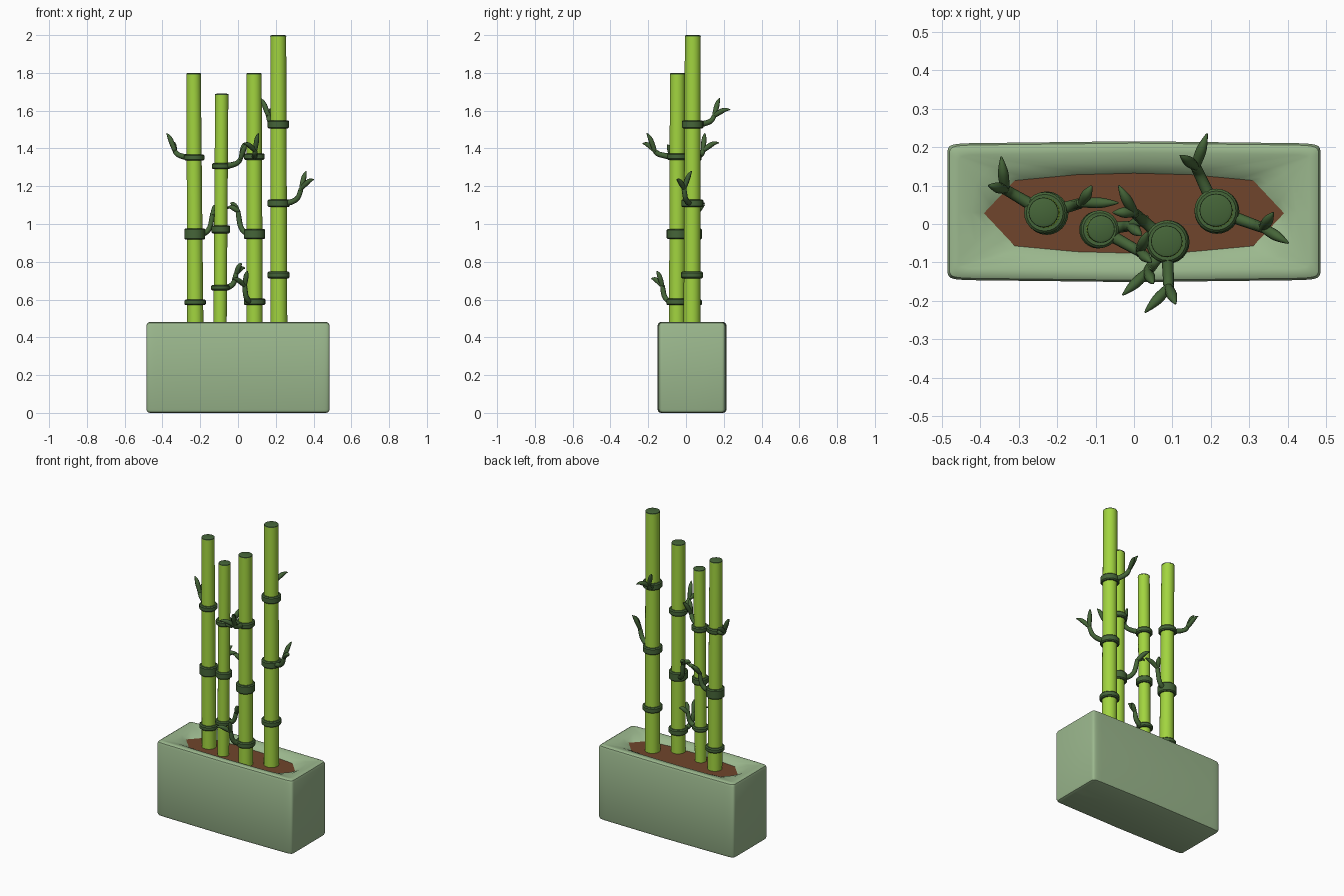
import bpy, bmesh, math
from mathutils import Vector

if "Cube" in bpy.data.objects:
    bpy.data.objects.remove(bpy.data.objects["Cube"])


def material(name, rgb):
    m = bpy.data.materials.new(name)
    m.diffuse_color = (*rgb, 1)
    m.use_nodes = True
    m.node_tree.nodes["Principled BSDF"].inputs["Base Color"].default_value = m.diffuse_color
    return m


SAGE = material("sage", (0.33, 0.48, 0.27))
LIME = material("lime", (0.36, 0.66, 0.05))
DARK = material("dark_green", (0.06, 0.13, 0.04))
BROWN = material("soil_brown", (0.16, 0.06, 0.025))


def loft(name, loops, mat, cap_start=True, cap_end=True, angle=40):
    """Skin a list of equal-length closed loops."""
    bm = bmesh.new()
    rows = [[bm.verts.new(p) for p in loop] for loop in loops]
    for a, b in zip(rows, rows[1:]):
        for i in range(len(a)):
            j = (i + 1) % len(a)
            bm.faces.new((a[i], a[j], b[j], b[i]))
    if cap_start:
        bm.faces.new(rows[0][::-1])
    if cap_end:
        bm.faces.new(rows[-1])
    me = bpy.data.meshes.new(name)
    bm.to_mesh(me)
    bm.free()
    ob = bpy.data.objects.new(name, me)
    bpy.context.collection.objects.link(ob)
    me.materials.append(mat)
    bpy.ops.object.select_all(action='DESELECT')
    ob.select_set(True)
    bpy.context.view_layer.objects.active = ob
    bpy.ops.object.shade_smooth_by_angle(angle=math.radians(angle))
    return ob


def circle(x, y, z, r, n=24):
    return [(x + r * math.cos(2 * math.pi * i / n),
             y + r * math.sin(2 * math.pi * i / n), z) for i in range(n)]


# planter: slightly bulging box whose rim dips to the soil outline
N, CY, SOIL_Z = 48, 0.032, 0.45


def pot_loop(inset, z):
    pts = []
    for i in range(N):
        t = 2 * math.pi * i / N
        c, s = math.cos(t), math.sin(t)
        u = math.copysign(abs(c) ** (1 / 15), c) if abs(c) > 1e-6 else 0
        v = math.copysign(abs(s) ** (1 / 15), s) if abs(s) > 1e-6 else 0
        pts.append(((0.485 - inset) * u,
                    CY + (0.183 - inset) * v * (1 - 0.035 * u * u), z))
    return pts


quarter = [(0.39, 0), (0.31, 0.085), (0.15, 0.1), (0, 0.104)]
half = quarter + [(-x, y) for x, y in quarter[2::-1]]
outline = half + [(x, -y) for x, y in half[-2:0:-1]]
soil = []
for k, (x0, y0) in enumerate(outline):
    x1, y1 = outline[(k + 1) % 12]
    soil += [(x0 + (x1 - x0) * f / 4, CY + (y0 + (y1 - y0) * f / 4) - 0.004, SOIL_Z)
             for f in range(4)]


def rim_loop(f, z):
    return [(a[0] + (b[0] - a[0]) * f, a[1] + (b[1] - a[1]) * f, z)
            for a, b in zip(pot_loop(0.03, z), soil)]


loft("planter", [pot_loop(0.018, 0), pot_loop(0.005, 0.005), pot_loop(0, 0.018),
                 pot_loop(0, 0.462), pot_loop(0.005, 0.475), pot_loop(0.016, 0.481),
                 rim_loop(0, 0.48), rim_loop(0.5, 0.473), rim_loop(0.85, 0.46), soil],
     SAGE, cap_end=False)
loft("soil", [[(x, y, z - 0.02) for x, y, z in soil], soil], BROWN)

# stalks: base xy, top xy, base radius, top radius, height, node (z, height) list
STALKS = {
    "a": ((-0.226, 0.028), (-0.235, 0.03), 0.043, 0.038, 1.80,
          [(0.585, 0.03), (0.947, 0.06), (1.352, 0.033)]),
    "b": ((-0.095, -0.015), (-0.086, -0.013), 0.035, 0.035, 1.69,
          [(0.663, 0.028), (0.972, 0.042), (1.307, 0.033)]),
    "c": ((0.088, -0.047), (0.085, -0.045), 0.043, 0.040, 1.80,
          [(0.588, 0.036), (0.947, 0.055), (1.357, 0.035)]),
    "d": ((0.216, 0.032), (0.213, 0.036), 0.045, 0.042, 2.00,
          [(0.73, 0.035), (1.11, 0.042), (1.527, 0.042)]),
}


def on_axis(key, z):
    base, top, r0, r1, h, _ = STALKS[key]
    f = (z - SOIL_Z) / (h - SOIL_Z)
    return (base[0] + (top[0] - base[0]) * f,
            base[1] + (top[1] - base[1]) * f, r0 + (r1 - r0) * f)


for key, (_, _, _, _, h, nodes) in STALKS.items():
    # cane
    rings = []
    for z in (0.42, h - 0.006):
        x, y, r = on_axis(key, z)
        rings.append(circle(x, y, z, r))
    loft("stalk_" + key, rings, LIME)
    # dark cut end
    x, y, r = on_axis(key, h)
    loft("stalk_cap_" + key, [circle(x, y, h - 0.008, r + 0.0008),
                              circle(x, y, h - 0.003, r), circle(x, y, h, r * 0.8)], DARK)
    # node bands
    for n, (z, t) in enumerate(nodes):
        x, y, r = on_axis(key, z)
        R, b = r + 0.014, 0.006
        prof = [(r - 0.004, -t / 2), (R - b, -t / 2), (R, -t / 2 + b),
                (R, t / 2 - b), (R - b, t / 2), (r - 0.004, t / 2)]
        loft(f"node_{key}{n + 1}", [circle(x, y, z + dz, rr) for rr, dz in prof], DARK)


def tube(cu, pts):
    """Add one tapered NURBS strand; pts are (position, radius)."""
    sp = cu.splines.new('NURBS')
    sp.points.add(len(pts) - 1)
    for p, (co, r) in zip(sp.points, pts):
        p.co = (*co, 1)
        p.radius = r
    sp.order_u = 3
    sp.use_endpoint_u = True
    sp.resolution_u = 5


# shoots: stalk, node z, fork point, two leaf tips
SHOOTS = [
    ("a", 1.352, (-0.335, 0.09, 1.385), (-0.378, 0.1, 1.48), (-0.345, 0.175, 1.43)),
    ("a", 0.947, (-0.135, 0.055, 1.05), (-0.04, 0.055, 1.085), (-0.11, 0.1, 1.10)),
    ("b", 1.307, (0.015, -0.072, 1.345), (0.045, -0.1, 1.42), (0.035, -0.02, 1.43)),
    ("b", 0.663, (-0.01, -0.005, 0.735), (0.037, 0.02, 0.765), (0.02, -0.03, 0.79)),
    ("c", 1.357, (0.09, -0.165, 1.385), (0.108, -0.208, 1.48), (0.028, -0.23, 1.425)),
    ("c", 0.947, (0.0, 0.03, 1.065), (-0.04, 0.1, 1.11), (-0.055, 0.03, 1.085)),
    ("c", 0.588, (0.035, -0.125, 0.67), (-0.03, -0.185, 0.71), (0.05, -0.155, 0.75)),
    ("d", 1.527, (0.16, 0.15, 1.57), (0.12, 0.178, 1.665), (0.19, 0.235, 1.605)),
    ("d", 1.11, (0.335, -0.01, 1.185), (0.402, -0.05, 1.235), (0.362, 0.03, 1.28)),
]
for n, (key, z, fork, *tips) in enumerate(SHOOTS):
    x, y, r = on_axis(key, z)
    fork = Vector(fork)
    centre = Vector((x, y, z))
    out = Vector((fork.x - x, fork.y - y, 0))
    reach = out.length
    out.normalize()
    start = centre + out * r * 0.9
    elbow = centre + out * (r + (reach - r) * 0.7) + Vector((0, 0, 0.008))
    cu = bpy.data.curves.new(f"shoot_{key}{n}", 'CURVE')
    cu.dimensions = '3D'
    cu.bevel_depth = 1.0
    cu.bevel_resolution = 2
    cu.use_fill_caps = True
    tube(cu, [(start, 0.016), (elbow, 0.014), (fork, 0.014), (fork + Vector((0, 0, 0.008)), 0.010)])
    for tip in map(Vector, tips):
        d = tip - fork
        # leaf swells past the fork, then curls to a point
        tube(cu, [(fork - d * 0.1, 0.010), (fork + d * 0.35 + Vector((0, 0, 0.012)), 0.016),
                  (fork + d * 0.75 + Vector((0, 0, 0.012)), 0.010), (tip, 0.002)])
    ob = bpy.data.objects.new(f"shoot_{key}{n}", cu)
    bpy.context.collection.objects.link(ob)
    cu.materials.append(DARK)
    bpy.ops.object.select_all(action='DESELECT')
    ob.select_set(True)
    bpy.context.view_layer.objects.active = ob
    bpy.ops.object.convert(target='MESH')
    bpy.ops.object.shade_smooth_by_angle(angle=math.radians(50))
